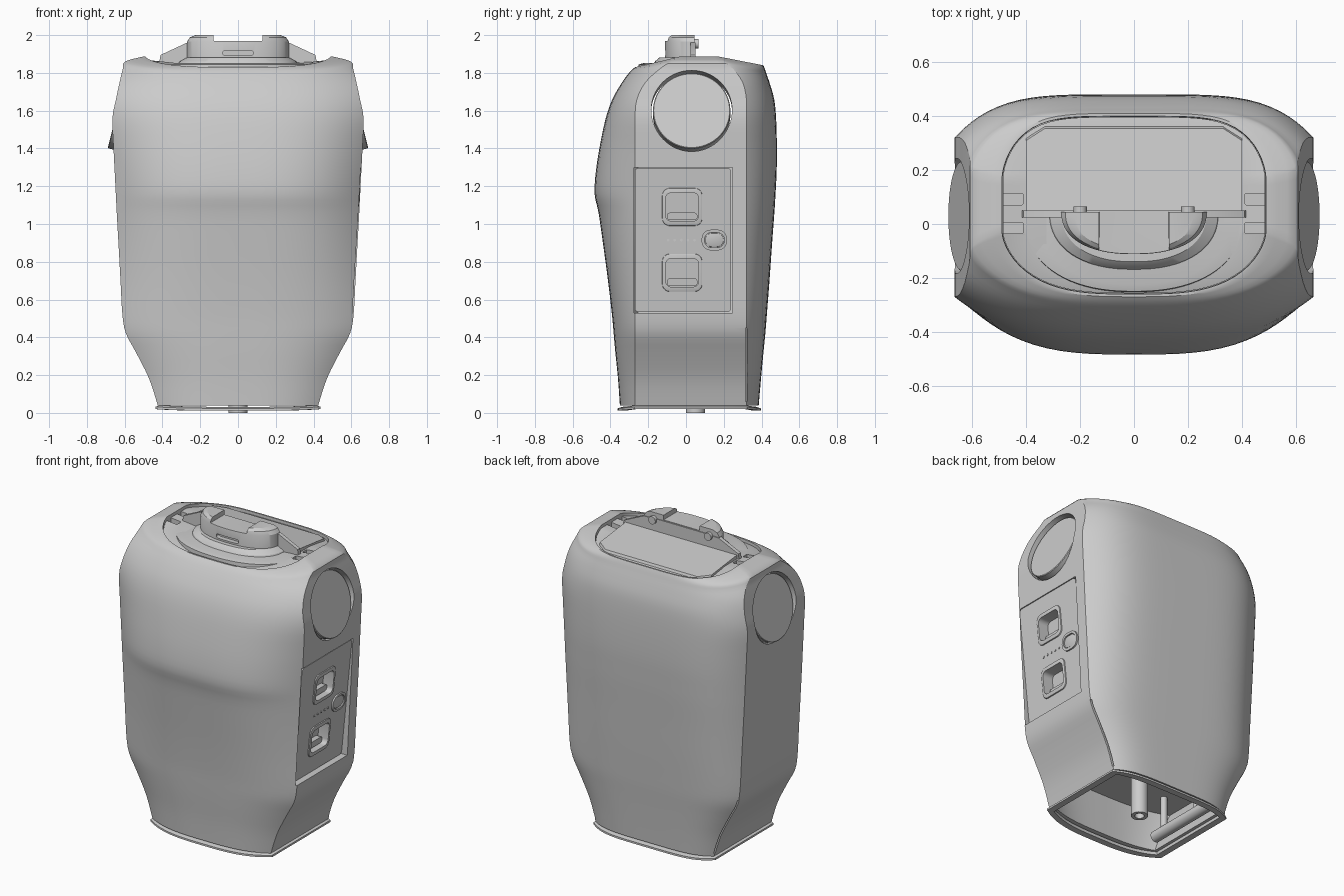
import bpy, bmesh, math
from mathutils import Vector, Matrix

if "Cube" in bpy.data.objects:
    bpy.data.objects.remove(bpy.data.objects["Cube"])


def make(name, verts, faces):
    bm = bmesh.new()
    vs = [bm.verts.new(v) for v in verts]
    for f in faces:
        bm.faces.new([vs[i] for i in f])
    bmesh.ops.recalc_face_normals(bm, faces=bm.faces[:])
    me = bpy.data.meshes.new(name)
    bm.to_mesh(me)
    bm.free()
    ob = bpy.data.objects.new(name, me)
    bpy.context.collection.objects.link(ob)
    return ob


def loft(name, rings, cyclic=False):
    n, m = len(rings[0]), len(rings)
    faces = [(i * n + j, i * n + (j + 1) % n, (i + 1) % m * n + (j + 1) % n, (i + 1) % m * n + j)
             for i in range(m if cyclic else m - 1) for j in range(n)]
    if not cyclic:
        faces += [tuple(range(n)), tuple(range((m - 1) * n, m * n))]
    return make(name, [p for r in rings for p in r], faces)


def prism(name, outline, axis, a, b, shear=0.0, zc=0.0):
    put = {'x': lambda u, v, t: (t + (v - zc) * shear, u, v),
           'y': lambda u, v, t: (u, t, v),
           'z': lambda u, v, t: (u, v, t)}[axis]
    return loft(name, [[put(u, v, t) for u, v in outline] for t in (a, b)])


def rrect(cx, cy, w, h, r):
    pts = []
    for k, (sx, sy) in enumerate(((1, 1), (-1, 1), (-1, -1), (1, -1))):
        for i in range(7):
            t = math.radians(90 * k + 15 * i)
            pts.append((cx + sx * (w / 2 - r) + r * math.cos(t), cy + sy * (h / 2 - r) + r * math.sin(t)))
    return pts


def tube(name, r, length, loc, direction, seg=64):
    ob = prism(name, [(r * math.cos(2 * math.pi * i / seg), r * math.sin(2 * math.pi * i / seg))
                      for i in range(seg)], 'z', 0, length)
    rot = Vector(direction).to_track_quat('Z', 'Y').to_matrix().to_4x4()
    ob.data.transform(Matrix.Translation(loc) @ rot)
    return ob


def apply_mod(ob, mod):
    bpy.context.view_layer.objects.active = ob
    bpy.ops.object.modifier_apply(modifier=mod.name)


def cut(ob, cutters, keep=False):
    for c in cutters:
        m = ob.modifiers.new("cut", 'BOOLEAN')
        m.object, m.operation, m.solver = c, 'DIFFERENCE', 'EXACT'
        apply_mod(ob, m)
        if not keep:
            bpy.data.objects.remove(c)


def bevel(ob, width, seg=2):
    m = ob.modifiers.new("bevel", 'BEVEL')
    m.width, m.segments, m.limit_method = width, seg, 'ANGLE'
    m.angle_limit = math.radians(40)
    apply_mod(ob, m)


# Body cross-section: flat sides, bowed front and back
def ring(s):
    zs, zf, zb, w, yf, yb, yF, yB, q = s
    N, K, pts = 36, 8, []
    for sgn, y0, y1, z1, p in ((1, yf, yF, zf, 3.2), (-1, yb, yB, zb, 4.7)):
        for i in range(N + 1):
            u = sgn * math.cos(math.pi * i / N)
            f = max(0.0, 1 - abs(u) ** p) ** q
            pts.append((w * u, y0 + (y1 - y0) * f, zs + (z1 - zs) * f))
        for k in range(1, K):
            y = yf + (yb - yf) * k / K
            pts.append((-sgn * w, y if sgn > 0 else yf + yb - y, zs))
    return pts


def inset(s, d, dz=0.0):
    zs, zf, zb, w, yf, yb, yF, yB, q = s
    return (zs + dz, zf + dz, zb + dz, w - d, yf + d * .3, yb - d * .3, yF + d, yB - d, q)


def smooth(rows, steps=3):
    out = []
    for i in range(len(rows) - 1):
        P = [rows[max(i - 1, 0)], rows[i], rows[i + 1], rows[min(i + 2, len(rows) - 1)]]
        for k in range(steps):
            t = k / steps
            out.append(tuple(.5 * (2 * b + (c - a) * t + (2 * a - 5 * b + 4 * c - d) * t * t
                                   + (3 * b - a - 3 * c + d) * t ** 3) for a, b, c, d in zip(*P)))
    return out + [rows[-1]]


low = [(.04, .425, -.35, .385), (.18, .47, -.36, .397), (.32, .54, -.374, .41), (.42, .593, -.383, .42),
       (.52, .612, -.392, .428), (.7, .622, -.413, .442), (.9, .633, -.44, .456), (1.06, .642, -.463, .468),
       (1.16, .647, -.484, .474), (1.28, .653, -.477, .48), (1.42, .66, -.455, .481), (1.56, .665, -.425, .477)]
low = [(z, z, z, w, -.27, .32, a, b, 1) for z, w, a, b in low]
high = [(1.66, 1.66, 1.66, .646, -.26, .32, -.39, .467, 1),
        (1.75, 1.74, 1.74, .627, -.215, .30, -.345, .445, .97),
        (1.82, 1.79, 1.79, .61, -.14, .25, -.31, .428, .85),
        (1.86, 1.815, 1.82, .598, -.08, .20, -.288, .418, .7),
        (1.887, 1.83, 1.84, .5, -.03, .17, -.27, .41, .6)]
collar = high[-1]
outer = smooth(low + high)
inner = [inset(s, .05) for s in low + high[:1]]
rows = outer + [inset(collar, .01), inset(collar, .012, -.05)] + inner[::-1]
body = loft("torso_shell", [ring(s) for s in rows], True)

# Shoulder discs set in tilted round recesses
for s in (1, -1):
    n = Vector((s * .97, 0, .243)).normalized()
    c = Vector((s * .64, .03, 1.60))
    cut(body, [tube("disc_cutter", .214, .3, c - n * .07, n)])
    disc = tube("shoulder_disc", .205, .1, c - n * .1, n)
    bevel(disc, .004, 1)
    # Lower side seam groove
    cut(body, [prism("seam_cutter", [(s * .41, .06), (s * .465, .2), (s * .575, .42), (s * .59, .45),
                                     (s * .75, .45), (s * .75, .06)], 'y', .315, .324)])

# Control panel on the right side
px = lambda z: .575 + (z - .53) * .1
P = [(px(.53) - .08, .53), (.9, .53), (.9, 1.3), (px(1.3) - .08, 1.3)]
cut(body, [prism("panel_cutter", P, 'y', -.275, .245)])
panel = prism("side_panel", rrect(-.016, .915, .51, .762, .02), 'x', px(.915) - .09, px(.915), .1, .915)
frames = [prism("pocket_frame", rrect(-.02, z, .212, .2, .04), 'x', px(z) - .05, px(z) + .008, .1, z)
          for z in (1.09, .742)]
for z, fr in zip((1.09, .742), frames):
    bevel(fr, .005)
    c = prism("pocket_cutter", rrect(-.02, z, .175, .15, .03), 'x', px(z) - .065, px(z) + .1, .1, z)
    cut(panel, [c], True)
    cut(fr, [c])
    prism("pocket_ledge", rrect(-.02, z - .05, .16, .04, .015), 'x', px(z) - .075, px(z) - .03, .1, z)
button_ring = prism("button_ring", rrect(.15, .915, .135, .11, .05), 'x', px(.915) - .02, px(.915) + .01, .1, .915)
cut(button_ring, [prism("ring_cutter", rrect(.15, .915, .105, .08, .038), 'x', .55, .7, .1, .915)])
bevel(prism("button_cap", rrect(.15, .915, .098, .073, .035), 'x', px(.915) - .02, px(.915) + .006, .1, .915), .003)
for i in range(5):
    tube("indicator_light", .007, .012, (px(.915) - .008, -.095 + i * .035, .915), (1, 0, 0), 12)

# Collar floor with side slots
f0 = inset(collar, .013, -.018)
mid = (1.86, 1.825, 1.83, .4, -.03, .17, -.22, .35, .6)
top = loft("collar_floor", [ring(s) for s in (inset(f0, 0, -.05), f0, mid)])
cut(top, [prism("slot_cutter", rrect(s * .455, y, .085, .042, .004), 'z', 1.83, 1.95)
          for s in (1, -1) for y in (.092, -.015)])


# Stepped rounded base and neck mount
def half(a, y0, y1, p=2.3):
    return [(a * math.copysign(abs(math.cos(t)) ** (2 / p), math.cos(t)),
             y0 + (y1 - y0) * abs(math.sin(t)) ** (2 / p)) for t in (math.pi * i / 40 for i in range(41))]


def step(name, levels):
    return loft(name, [[(u, v, z) for u, v in half(a, .045, y)] for a, y, z in levels])


step("neck_step_lower", [(.42, -.255, 1.78), (.41, -.25, 1.845), (.36, -.225, 1.852)])
step("neck_step_upper", [(.34, -.19, 1.8), (.31, -.165, 1.86), (.27, -.14, 1.882)])
neck = step("neck_mount", [(.27, -.112, 1.84), (.27, -.112, 1.965), (.255, -.106, 1.988), (.225, -.095, 2.0)])
cut(neck, [prism("notch_cutter", rrect(0, 2.02, .26, .1, .003), 'y', -.3, .3),
           prism("slit_cutter", rrect(0, 1.906, .16, .026, .012), 'y', -.2, -.08)])

# Rear wing plate and sloping deck behind the neck
prism("wing_plate", [(-.42, 1.84), (.42, 1.84), (.41, 1.895), (.27, 1.96), (.15, 1.965),
                     (-.15, 1.965), (-.27, 1.96), (-.41, 1.895)], 'y', .025, .05)
for s in (1, -1):
    tube("wing_pivot", .025, .02, (s * .2, .045, 1.955), (0, 1, 0), 24)
loft("rear_deck", [[(-.4, .05, z), (.4, .05, z), (.4, y1, z - d), (.33, y2, z - d * 1.4),
                    (-.33, y2, z - d * 1.4), (-.4, y1, z - d)]
                   for z, d, y1, y2 in ((1.78, 0, .34, .385), (1.885, .03, .31, .355))])

# Bottom rim lip
b = low[0]
rim = [inset(b, .012, 0), inset(b, -.012, -.008), inset(b, -.012, -.02), inset(b, .03, -.02), inset(b, .03, 0)]
rim = [(s[0], s[1] - .008, s[2] - .008) + s[3:] for s in rim]
loft("bottom_rim", [ring(s) for s in rim], True)

# Internal deck and fittings seen through the open base
loft("inner_deck", [ring(inset(low[2], .02, dz)) for dz in (0, .03)])
socket = tube("centre_socket", .05, .34, (0, .05, 0), (0, 0, 1), 32)
cut(socket, [tube("socket_cutter", .028, .2, (0, .05, -.05), (0, 0, 1), 32)])
tube("side_bar", .035, .5, (-.33, -.2, .09), (0, 1, 0), 24)
for y in (-.12, .18):
    tube("bar_bracket", .02, .28, (-.33, y, .09), (0, 0, 1), 16)

# Smooth shading with crisp edges
bpy.ops.object.select_all(action='DESELECT')
for ob in bpy.context.scene.objects:
    ob.select_set(True)
bpy.context.view_layer.objects.active = body
bpy.ops.object.shade_smooth_by_angle(angle=math.radians(28))
